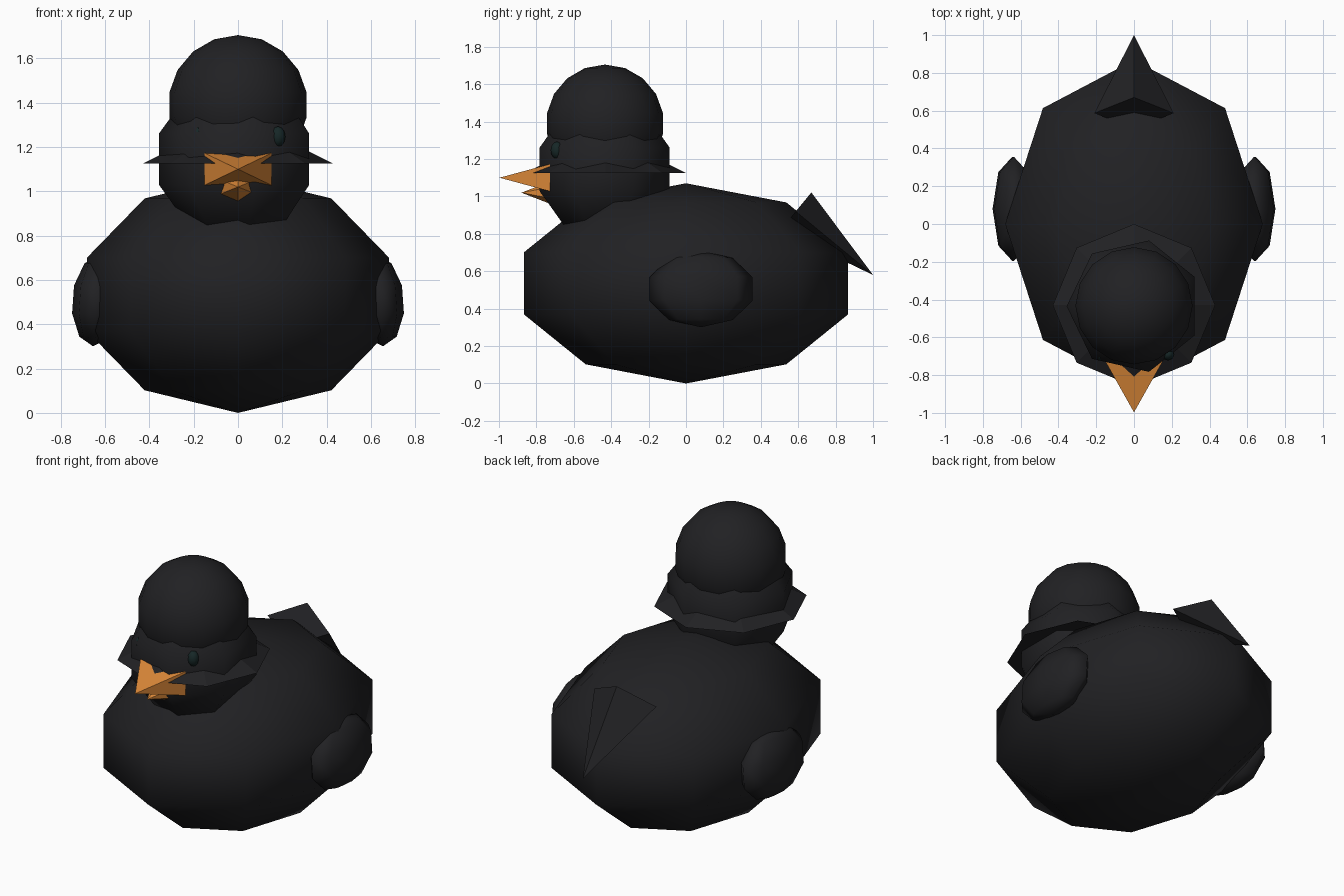
import bpy, bmesh, math
from mathutils import Vector, Matrix

if "Cube" in bpy.data.objects:
    bpy.data.objects.remove(bpy.data.objects["Cube"])


def paint(name, rgb):
    m = bpy.data.materials.new(name)
    m.diffuse_color = (*rgb, 1)
    m.use_nodes = True
    m.node_tree.nodes["Principled BSDF"].inputs["Base Color"].default_value = m.diffuse_color
    return m


BLACK = paint("black", (0.015, 0.015, 0.017))
ORANGE = paint("orange", (0.72, 0.25, 0.04))
EYE = paint("dark_teal", (0.008, 0.02, 0.02))


def add(name, verts, faces, mat, smooth):
    me = bpy.data.meshes.new(name)
    me.from_pydata(verts, [], faces)
    bm = bmesh.new()
    bm.from_mesh(me)
    bmesh.ops.recalc_face_normals(bm, faces=bm.faces)
    for f in bm.faces:
        f.smooth = smooth
    bm.to_mesh(me)
    bm.free()
    me.materials.append(mat)
    ob = bpy.data.objects.new(name, me)
    bpy.context.collection.objects.link(ob)
    return ob


def ball(name, center, radii, segs, rings, mat=BLACK, phase=0.0, tilt=0.0):
    """Ellipsoid with vertical poles; phase turns the segments, tilt leans it about y."""
    verts = [Vector((0, 0, 1)), Vector((0, 0, -1))]
    for i in range(1, rings):
        t = math.pi * i / rings
        for j in range(segs):
            a = phase + math.tau * j / segs
            verts.append(Vector((math.sin(t) * math.cos(a), math.sin(t) * math.sin(a), math.cos(t))))
    idx = lambda i, j: 2 + i * segs + j % segs
    faces = []
    for j in range(segs):
        faces.append((0, idx(0, j), idx(0, j + 1)))
        faces.append((1, idx(rings - 2, j + 1), idx(rings - 2, j)))
        for i in range(rings - 2):
            faces.append((idx(i, j), idx(i + 1, j), idx(i + 1, j + 1), idx(i, j + 1)))
    mat4 = Matrix.Translation(center) @ Matrix.Rotation(tilt, 4, 'Y') @ Matrix.Diagonal((*radii, 1))
    return add(name, [mat4 @ v for v in verts], faces, mat, True)


def spike(name, base, tip, rx, rv, n, mat=BLACK, phase=0.0):
    """Closed cone; rx is its radius along x, rv across it."""
    base, tip = Vector(base), Vector(tip)
    x = Vector((1, 0, 0))
    v = (tip - base).normalized().cross(x)
    verts = [base + x * rx * math.cos(phase + math.tau * k / n)
             + v * rv * math.sin(phase + math.tau * k / n) for k in range(n)] + [tip]
    faces = [(k, (k + 1) % n, n) for k in range(n)] + [tuple(range(n))]
    return add(name, verts, faces, mat, False)


# Body and head
ball("body", (0, 0, 0.535), (0.717, 0.912, 0.535), 8, 5)
ball("head", (0, -0.435, 1.145), (0.375, 0.375, 0.375), 7, 5, phase=math.pi)

# Hat: round crown over a sloping brim
ball("hat_crown", (0, -0.433, 1.39), (0.315, 0.315, 0.315), 16, 9)
spike("hat_brim", (0, -0.43, 1.125), (0, -0.43, 1.34), 0.43, 0.43, 8)

# Beak halves
q = math.pi / 4
spike("upper_beak", (0, -0.727, 1.10), (0, -0.997, 1.10), 0.152 / math.cos(q), 0.073 / math.cos(q), 4, ORANGE, q)
spike("lower_beak", (0, -0.70, 1.02), (0, -0.88, 1.02), 0.10, 0.07, 6, ORANGE, math.pi / 6)

# Tail
spike("tail", (0, 0.587, 0.92), (0, 1.0, 0.58), 0.21, 0.131, 4)

# Paired parts
for side, s in (("right", 1), ("left", -1)):
    ball("wing_" + side, (s * 0.64, 0.08, 0.505), (0.11, 0.29, 0.205), 8, 5, tilt=-s * 0.07)
    ball("eye_" + side, (s * 0.18, -0.69, 1.247), (0.034, 0.034, 0.046), 8, 6, EYE)
